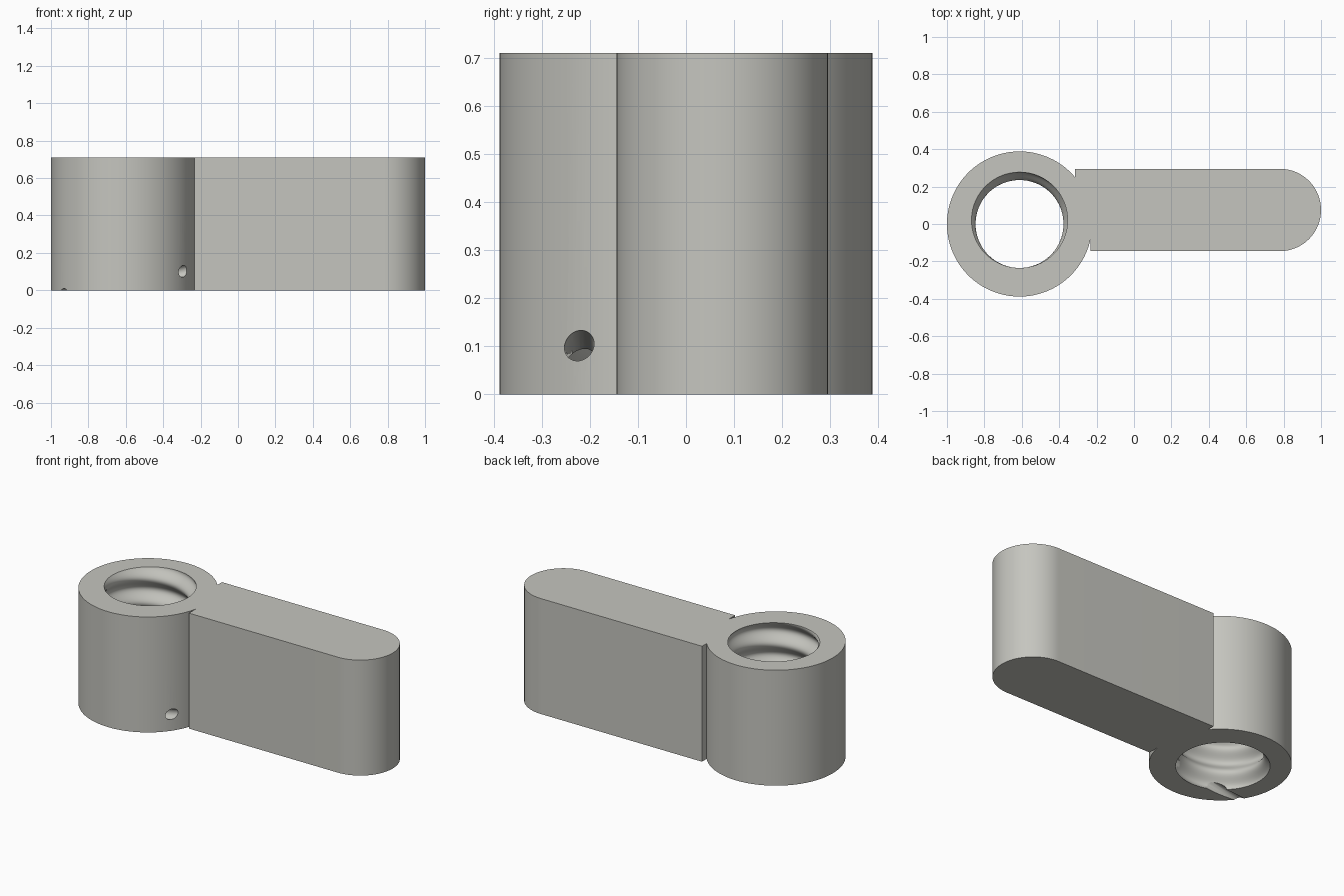
import bpy, bmesh, math
from mathutils import Vector

if "Cube" in bpy.data.objects:
    bpy.data.objects.remove(bpy.data.objects["Cube"])

HEIGHT = 0.71
CX, RING_R = -0.612, 0.388           # collar centre (y = 0) and radius
ARM_Y0, ARM_Y1 = -0.145, 0.295       # arm sides
PITCH = 0.15                         # thread pitch


def arc(cx, cy, r, a0, a1, n):
    return [(cx + r * math.cos(a0 + (a1 - a0) * i / n),
             cy + r * math.sin(a0 + (a1 - a0) * i / n)) for i in range(n + 1)]


def finish(name, bm):
    bmesh.ops.recalc_face_normals(bm, faces=bm.faces[:])
    mesh = bpy.data.meshes.new(name)
    bm.to_mesh(mesh)
    bm.free()
    obj = bpy.data.objects.new(name, mesh)
    bpy.context.collection.objects.link(obj)
    return obj


def loft(name, rings):
    """Closed solid from a stack of equal-length point rings."""
    bm = bmesh.new()
    rows = [[bm.verts.new(p) for p in ring] for ring in rings]
    for a, b in zip(rows, rows[1:]):
        for i in range(len(a)):
            j = (i + 1) % len(a)
            bm.faces.new((a[i], a[j], b[j], b[i]))
    bm.faces.new(rows[0][::-1])
    bm.faces.new(rows[-1])
    return finish(name, bm)


# Body: round collar with a flat, round-ended arm
a_top = math.asin(0.25 / RING_R)
a_low = 2 * math.pi + math.asin(-0.08 / RING_R)
arm_r = (ARM_Y1 - ARM_Y0) / 2
outline = arc(CX, 0, RING_R, a_top, a_low, 110)
outline.append((CX + RING_R * math.cos(a_low), ARM_Y0))
outline += arc(1 - arm_r, ARM_Y0 + arm_r, arm_r, -math.pi / 2, math.pi / 2, 48)
outline.append((CX + RING_R * math.cos(a_top), ARM_Y1))
body = loft("clamp_lever", [[(x, y, z) for x, y in outline] for z in (0, HEIGHT)])

# Threaded bore: radius follows a helical wave
SEG, ROWS = 96, 96
rings = []
for k in range(ROWS + 1):
    z = -0.097 + 0.911 * k / ROWS
    ring = []
    for i in range(SEG):
        t = 2 * math.pi * (i + 0.37) / SEG
        wave = math.cos(t - math.pi / 2 - 2 * math.pi * (z - HEIGHT) / PITCH)
        r = 0.256 + 0.021 * wave
        ring.append((CX + r * math.cos(t), r * math.sin(t), z))
    rings.append(ring)
bore = loft("bore_cutter", rings)

# Slanted pin hole that crosses the bore and leaves through the underside
start, end = Vector((-0.297, -0.222, 0.101)), Vector((-0.925, -0.218, -0.021))
axis = (end - start).normalized()
side = axis.cross(Vector((0, 0, 1))).normalized()
up = side.cross(axis)
circle = arc(0, 0, 0.031, 0, 2 * math.pi, 32)[:-1]
pin = loft("pin_hole_cutter", [[p + side * u + up * v for u, v in circle]
                               for p in (start - axis * 0.15, end + axis * 0.15)])

# Cut the holes
bpy.context.view_layer.objects.active = body
body.select_set(True)
for cutter in (bore, pin):
    mod = body.modifiers.new(cutter.name, 'BOOLEAN')
    mod.operation = 'DIFFERENCE'
    mod.solver = 'EXACT'
    mod.object = cutter
    bpy.ops.object.modifier_apply(modifier=mod.name)
    bpy.data.objects.remove(cutter)

# Colour and shading
grey = bpy.data.materials.new("warm_grey")
grey.diffuse_color = (0.56, 0.56, 0.52, 1)
grey.use_nodes = True
grey.node_tree.nodes["Principled BSDF"].inputs["Base Color"].default_value = grey.diffuse_color
body.data.materials.clear()
body.data.materials.append(grey)
for face in body.data.polygons:
    face.material_index = 0
bpy.ops.object.shade_smooth_by_angle(angle=math.radians(30))
